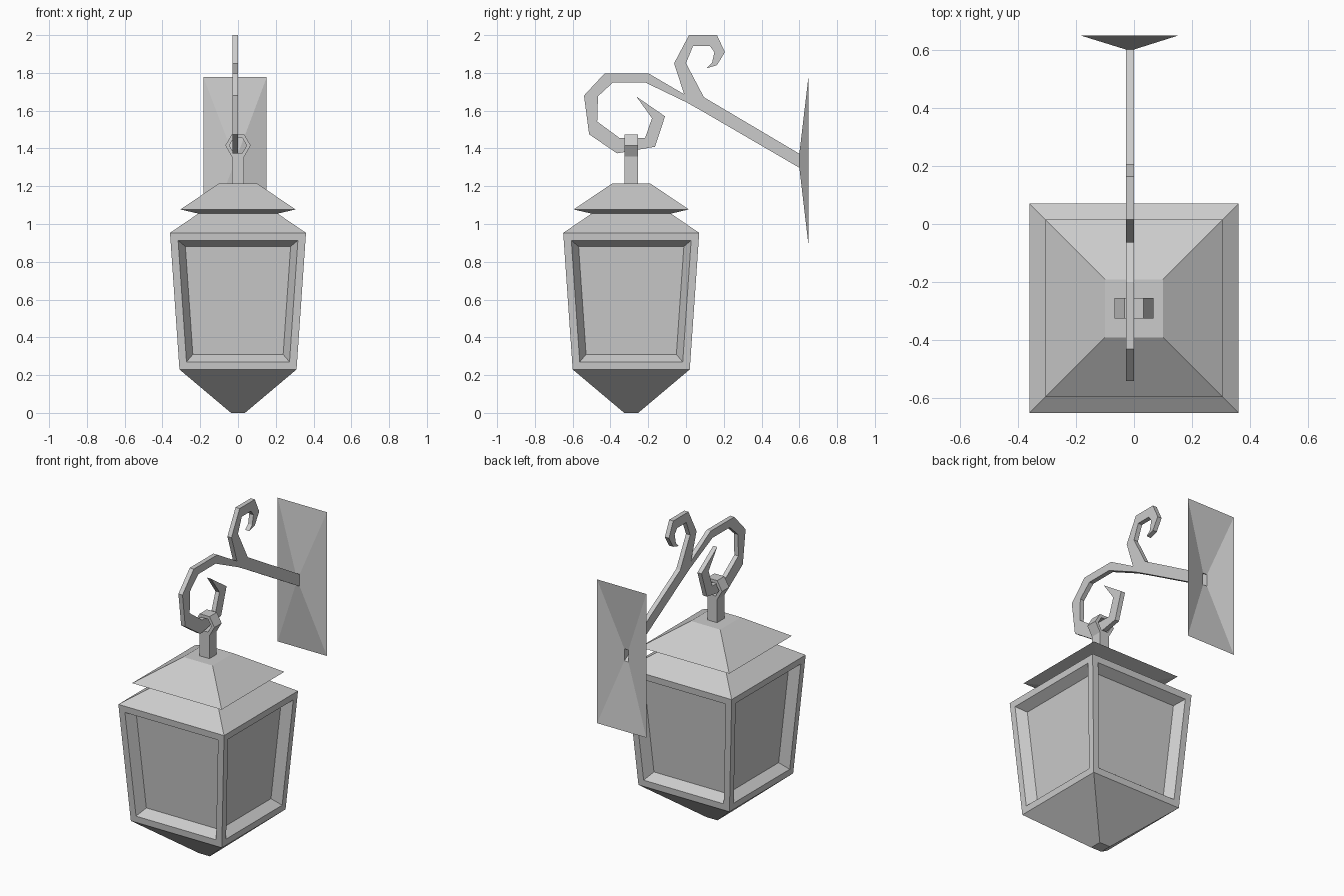
import bpy, bmesh, math

if "Cube" in bpy.data.objects:
    bpy.data.objects.remove(bpy.data.objects["Cube"])

CY = -0.29               # lantern centre in y
X0, X1 = -0.028, 0.0     # thickness of the flat iron bracket


def finish(name, bm):
    bmesh.ops.recalc_face_normals(bm, faces=bm.faces)
    me = bpy.data.meshes.new(name)
    bm.to_mesh(me)
    bm.free()
    ob = bpy.data.objects.new(name, me)
    bpy.context.collection.objects.link(ob)
    return ob


def bridge(bm, a, b):
    n = len(a)
    return [bm.faces.new((a[i], a[(i + 1) % n], b[(i + 1) % n], b[i])) for i in range(n)]


# Lantern: square rings (half width, z) from the bottom up, with recessed panes
bm = bmesh.new()
profile = [(0.037, 0), (0.31, 0.23), (0.36, 0.953), (0.21, 1.055), (0.305, 1.077), (0.1, 1.215)]
rings = [[bm.verts.new((sx * r, CY + sy * r, z)) for sx, sy in ((-1, -1), (1, -1), (1, 1), (-1, 1))]
         for r, z in profile]
bands = [bridge(bm, a, b) for a, b in zip(rings, rings[1:])]
bm.faces.new(rings[0][::-1])
bm.faces.new(rings[-1])
bmesh.ops.recalc_face_normals(bm, faces=bm.faces)
sides = bands[1]
bmesh.ops.inset_individual(bm, faces=sides, thickness=0.04, use_even_offset=True)
bmesh.ops.inset_individual(bm, faces=sides, thickness=0.036, depth=-0.055, use_even_offset=True)
finish("lantern_body", bm)

# Hanger post
bm = bmesh.new()
loops = [[bm.verts.new((sx * 0.033, CY + sy * 0.035, z)) for sx, sy in ((-1, -1), (1, -1), (1, 1), (-1, 1))]
         for z in (1.215, 1.36)]
bridge(bm, *loops)
bm.faces.new(loops[0][::-1])
bm.faces.new(loops[1])
finish("hanger_post", bm)

# Six-sided hanging ring
bm = bmesh.new()
loops = [[bm.verts.new((r * math.cos(k * math.pi / 3), CY + y, 1.416 + r * math.sin(k * math.pi / 3)))
          for k in range(6)] for r, y in ((0.067, -0.035), (0.067, 0.035), (0.046, 0.035), (0.046, -0.035))]
for i in range(4):
    bridge(bm, loops[i], loops[(i + 1) % 4])
finish("hanger_ring", bm)

# Bracket: arm hook and top scroll, as strips of (outer, inner) points in y, z
arm_outer = [(0.60, 1.372), (0.095, 1.671), (-0.01, 1.687), (-0.20, 1.798), (-0.43, 1.798), (-0.54, 1.68),
             (-0.513, 1.475), (-0.365, 1.374), (-0.164, 1.409), (-0.111, 1.57), (-0.265, 1.676)]
arm_inner = [(0.60, 1.298), (0.095, 1.592), (0.005, 1.643), (-0.217, 1.75), (-0.386, 1.75), (-0.466, 1.676),
             (-0.47, 1.542), (-0.35, 1.454), (-0.217, 1.454), (-0.18, 1.56), (-0.26, 1.671)]
scroll_outer = [(-0.01, 1.687), (-0.063, 1.851), (0.016, 2.0), (0.164, 2.0), (0.206, 1.91), (0.164, 1.841),
                (0.111, 1.825)]
scroll_inner = [(0.095, 1.671), (0.0, 1.851), (0.037, 1.942), (0.127, 1.942), (0.15, 1.91), (0.138, 1.853),
                (0.114, 1.83)]
bm = bmesh.new()
for outer, inner in ((arm_outer, arm_inner), (scroll_outer, scroll_inner)):
    a = [bm.verts.new((X0, y, z)) for y, z in outer]
    b = [bm.verts.new((X0, y, z)) for y, z in inner]
    for i in range(len(a) - 1):
        bm.faces.new((a[i], a[i + 1], b[i + 1], b[i]))
bmesh.ops.remove_doubles(bm, verts=bm.verts, dist=0.001)
ext = bmesh.ops.extrude_face_region(bm, geom=bm.faces[:], use_keep_orig=True)
bmesh.ops.translate(bm, vec=(X1 - X0, 0, 0), verts=[v for v in ext["geom"] if isinstance(v, bmesh.types.BMVert)])
# open end where the arm flares into the wall plate
end = [f for f in bm.faces if all(abs(v.co.y - 0.60) < 1e-4 for v in f.verts)]
bmesh.ops.delete(bm, geom=end, context='FACES_ONLY')
finish("bracket_arm", bm)

# Wall plate: open-backed shallow pyramid flaring from the arm end
bm = bmesh.new()
loops = [[bm.verts.new(c) for c in ((x0, y, z0), (x1, y, z0), (x1, y, z1), (x0, y, z1))]
         for x0, x1, y, z0, z1 in ((X0, X1, 0.60, 1.298, 1.372), (-0.183, 0.152, 0.648, 0.892, 1.777))]
faces = bridge(bm, *loops)
ob = finish("wall_plate", bm)
